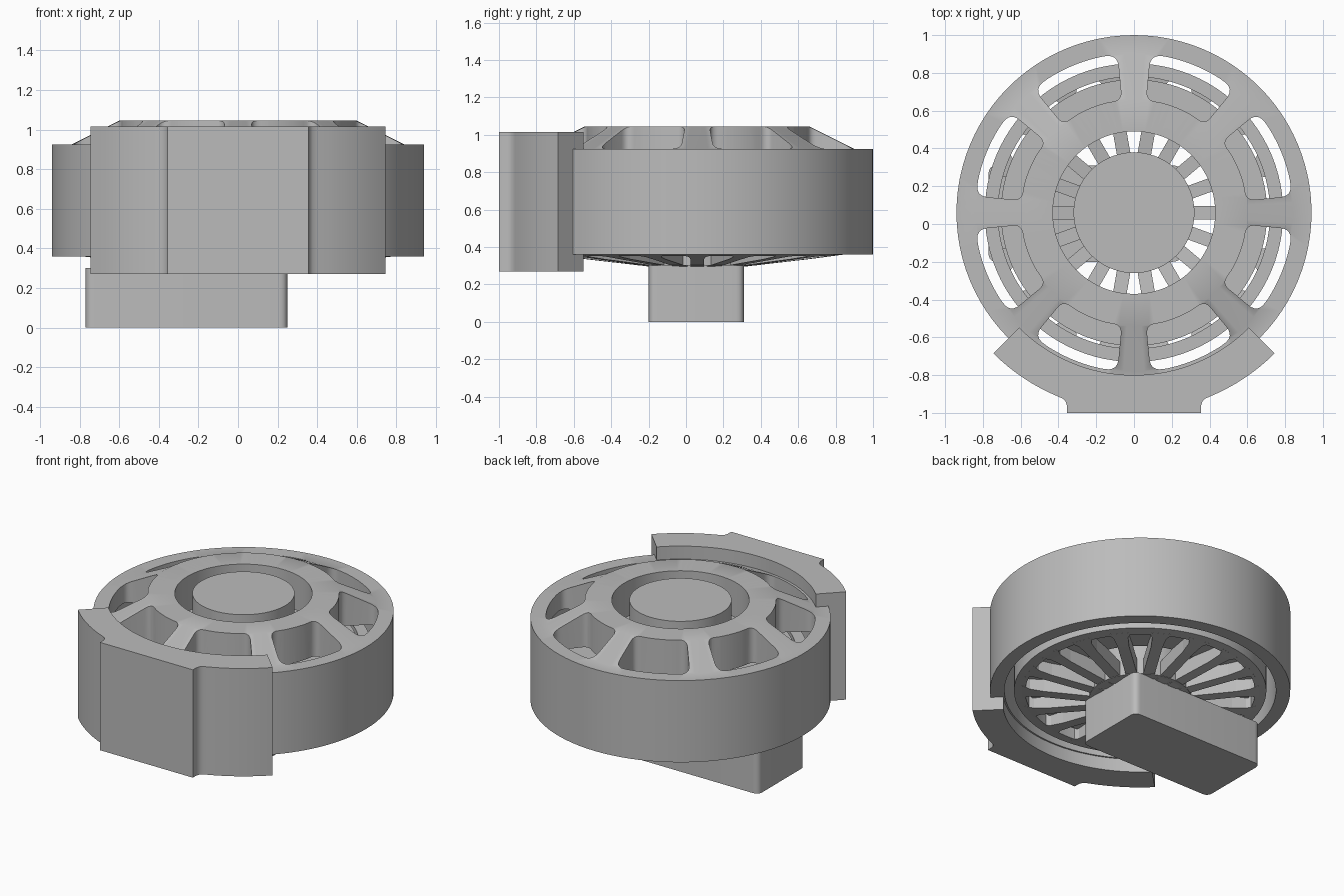
import bpy, bmesh, math
from mathutils import Vector

if "Cube" in bpy.data.objects:
    bpy.data.objects.remove(bpy.data.objects["Cube"])

CY = 0.06  # wheel axis sits slightly behind the origin
grey = bpy.data.materials.new("plain_grey")
grey.diffuse_color = (0.5, 0.5, 0.5, 1)
grey.use_nodes = True
grey.node_tree.nodes["Principled BSDF"].inputs["Base Color"].default_value = grey.diffuse_color


def finish(name, bm, smooth=True):
    bmesh.ops.recalc_face_normals(bm, faces=bm.faces[:])
    me = bpy.data.meshes.new(name)
    bm.to_mesh(me)
    bm.free()
    ob = bpy.data.objects.new(name, me)
    bpy.context.collection.objects.link(ob)
    me.materials.append(grey)
    if smooth:
        shade(ob)
    return ob


def shade(ob):
    bpy.ops.object.select_all(action='DESELECT')
    ob.select_set(True)
    bpy.context.view_layer.objects.active = ob
    bpy.ops.object.shade_smooth_by_angle(angle=math.radians(30))


def polar(r, deg):
    a = math.radians(deg)
    return Vector((r * math.cos(a), CY + r * math.sin(a)))


def arc(r, a, b, n):
    return [polar(r, a + (b - a) * i / n) for i in range(n + 1)]


def prism(bm, pts, z0, z1):
    lo = [bm.verts.new((p[0], p[1], z0)) for p in pts]
    hi = [bm.verts.new((p[0], p[1], z1)) for p in pts]
    bm.faces.new(lo[::-1])
    bm.faces.new(hi)
    n = len(pts)
    for i in range(n):
        j = (i + 1) % n
        bm.faces.new((lo[i], lo[j], hi[j], hi[i]))


def lathe(name, profile, seg=96, smooth=True):
    """Closed (r, z) profile turned round the wheel axis."""
    bm = bmesh.new()
    rings = []
    for i in range(seg):
        rings.append([bm.verts.new((*polar(r, 360 * i / seg), z)) for r, z in profile])
    n = len(profile)
    for i in range(seg):
        a, b = rings[i], rings[(i + 1) % seg]
        for k in range(n):
            m = (k + 1) % n
            bm.faces.new((a[k], b[k], b[m], a[m]))
    return finish(name, bm, smooth)


def fillet(prev, c, nxt, d, n=6):
    p = c + (prev - c).normalized() * d
    q = c + (nxt - c).normalized() * d
    return [p * (1 - t) ** 2 + c * 2 * t * (1 - t) + q * t * t
            for t in [i / n for i in range(n + 1)]]


# Outer drum with sloping cap
drum = lathe("outer_drum", [(0.43, 0.80), (0.43, 1.045), (0.60, 1.045), (0.84, 0.925),
                            (0.94, 0.925), (0.94, 0.36), (0.85, 0.36), (0.85, 0.80)], 96, False)

# Eight rounded windows cut through the cap
bm = bmesh.new()
for k in range(8):
    s = 45 * k
    ai = math.degrees(math.asin(0.065 / 0.60))
    ao = math.degrees(math.asin(0.088 / 0.843))
    inner = arc(0.60, s + ai, s + 45 - ai, 12)
    outer = arc(0.843, s + 45 - ao, s + ao, 16)
    pts = fillet(outer[-1], inner[0], inner[3], 0.045)
    pts += inner[3:-3]
    pts += fillet(inner[-4], inner[-1], outer[0], 0.045)
    pts += fillet(inner[-1], outer[0], outer[3], 0.065)
    pts += outer[3:-3]
    pts += fillet(outer[-4], outer[-1], inner[0], 0.065)
    prism(bm, pts, 0.7, 1.2)
cutter = finish("window_cutter", bm, False)
cutter.hide_render = True
mod = drum.modifiers.new("windows", 'BOOLEAN')
mod.operation = 'DIFFERENCE'
mod.solver = 'EXACT'
mod.object = cutter
bpy.context.view_layer.objects.active = drum
bpy.ops.object.modifier_apply(modifier=mod.name)
bpy.data.objects.remove(cutter)
shade(drum)

# Fixed inner parts: rim, core and central axle
lathe("inner_rim", [(0.72, 0.352), (0.79, 0.36), (0.79, 0.72), (0.72, 0.72)])
lathe("inner_core", [(0.46, 0.42), (0.705, 0.42), (0.705, 0.72), (0.46, 0.72)])
bm = bmesh.new()
prism(bm, arc(0.32, 0, 355, 71), 0.30, 1.045)
finish("axle", bm)

# Eighteen thin spokes rising gently to the rim
bm = bmesh.new()
for k in range(18):
    a = math.radians(20 * k)
    u, v = Vector((math.cos(a), math.sin(a))), Vector((-math.sin(a), math.cos(a)))
    rows = []
    for r, z, w in ((0.25, 0.295, 0.036), (0.60, 0.335, 0.036),
                    (0.69, 0.347, 0.045), (0.74, 0.354, 0.075)):
        row = []
        for side, dz in ((-1, 0), (1, 0), (1, 0.10), (-1, 0.10)):
            p = u * r + v * w * side
            row.append(bm.verts.new((p.x, p.y + CY, z + dz)))
        rows.append(row)
    for p, q in zip(rows, rows[1:]):
        for i in range(4):
            j = (i + 1) % 4
            bm.faces.new((p[i], p[j], q[j], q[i]))
    bm.faces.new(rows[0][::-1])
    bm.faces.new(rows[-1])
finish("spokes", bm, False)

# Base block with rounded upright edges
x0, x1, y0, y1 = -0.77, 0.25, -0.20, 0.31
c = [Vector(p) for p in ((x0, y0), (x1, y0), (x1, y1), (x0, y1))]
pts = []
for i in range(4):
    pts += fillet(c[i - 1], c[i], c[(i + 1) % 4], 0.045)
bm = bmesh.new()
prism(bm, pts, 0, 0.30)
finish("base_block", bm)

# Curved front bracket with a flat pad
end = -math.degrees(math.acos(0.40 / 1.05))
right = arc(1.053, -45, end, 8)
right += [Vector(p) for p in ((0.378, -0.924), (0.362, -0.94), (0.355, -0.962), (0.355, -1.0))]
left = [Vector((-p.x, p.y)) for p in reversed(right)]
bm = bmesh.new()
prism(bm, arc(0.86, -135, -45, 32) + right + left, 0.27, 1.015)
finish("front_bracket", bm)
